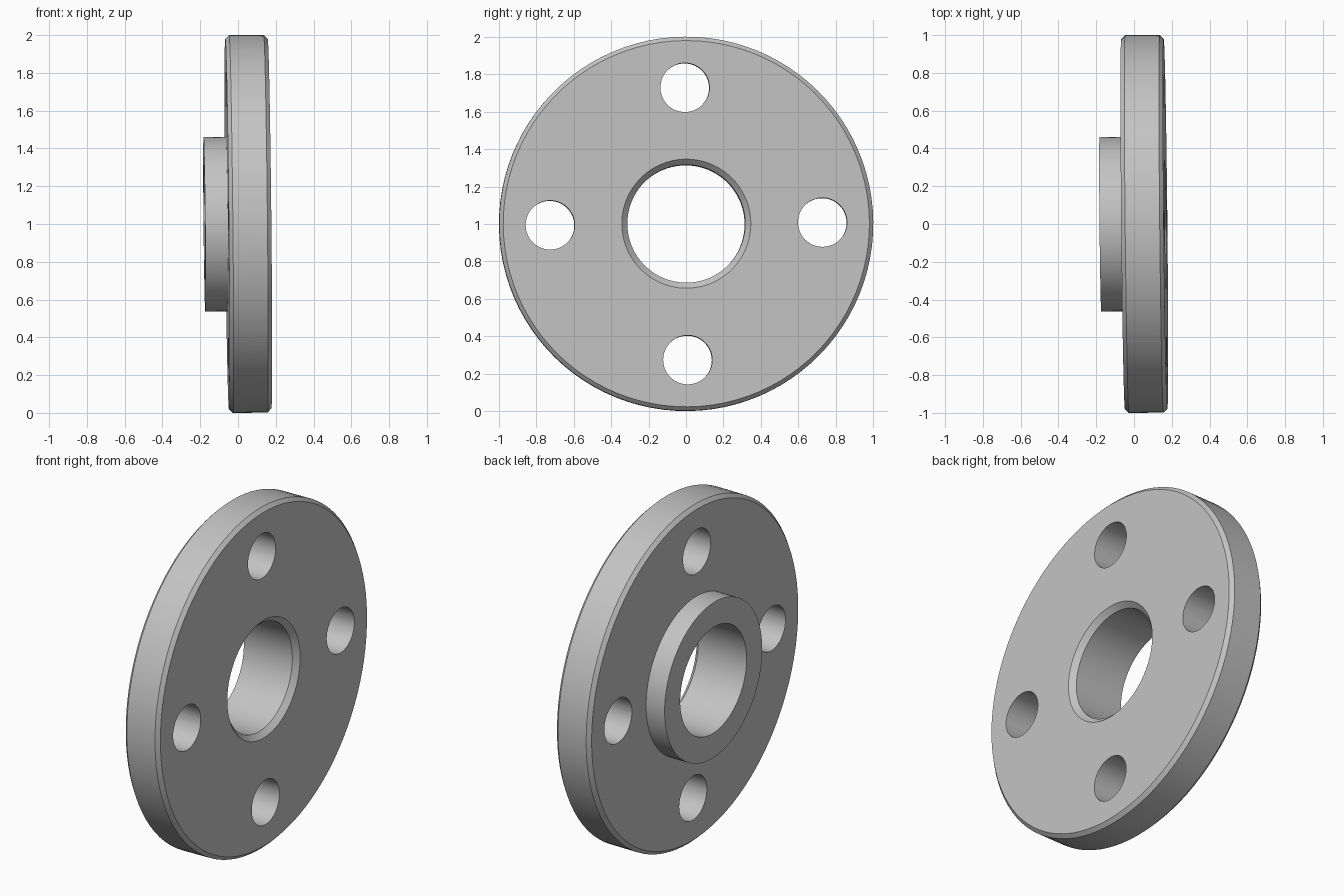
import bpy
import bmesh
from math import radians, tau, sin, cos
from mathutils import Euler, Matrix, Vector

if "Cube" in bpy.data.objects:
    bpy.data.objects.remove(bpy.data.objects["Cube"], do_unlink=True)

SEGMENTS = 96
BACK, FACE, HUB_END = -0.058, 0.167, -0.178
BORE, HUB, RIM, CHAMFER = 0.315, 0.4625, 1.0, 0.021
BOLT_CIRCLE, BOLT_RADIUS = 0.728, 0.131

# Plain grey metal
metal = bpy.data.materials.new("grey metal")
metal.use_nodes = True
grey = (0.55, 0.55, 0.55, 1)
metal.diffuse_color = grey
metal.node_tree.nodes["Principled BSDF"].inputs["Base Color"].default_value = grey


def add_object(name, bm):
    bmesh.ops.recalc_face_normals(bm, faces=bm.faces)
    mesh = bpy.data.meshes.new(name)
    bm.to_mesh(mesh)
    bm.free()
    mesh.materials.append(metal)
    obj = bpy.data.objects.new(name, mesh)
    bpy.context.collection.objects.link(obj)
    return obj


# Flange: closed (axial, radius) section turned about the x axis
profile = [
    (HUB_END, BORE), (HUB_END, HUB), (BACK, HUB),
    (BACK, RIM - CHAMFER), (BACK + CHAMFER, RIM),
    (FACE - CHAMFER, RIM), (FACE, RIM - CHAMFER),
    (FACE, BORE + 0.03), (FACE - 0.03, BORE),
]
bm = bmesh.new()
verts = [bm.verts.new((x, 0, r)) for x, r in profile]
edges = [bm.edges.new((v, verts[i - 1])) for i, v in enumerate(verts)]
bmesh.ops.spin(bm, geom=verts + edges, axis=(1, 0, 0), cent=(0, 0, 0),
               angle=tau, steps=SEGMENTS, use_merge=True)
bmesh.ops.remove_doubles(bm, verts=bm.verts, dist=1e-5)
flange = add_object("flange", bm)

# Four bolt holes
bm = bmesh.new()
for i in range(4):
    a = i * tau / 4
    place = Matrix.Translation((0, BOLT_CIRCLE * cos(a), BOLT_CIRCLE * sin(a)))
    bmesh.ops.create_cone(bm, cap_ends=True, segments=64, depth=1,
                          radius1=BOLT_RADIUS, radius2=BOLT_RADIUS,
                          matrix=place @ Matrix.Rotation(tau / 4, 4, "Y"))
cutter = add_object("bolt_hole_cutter", bm)
cutter.hide_render = True

cut = flange.modifiers.new("bolt holes", "BOOLEAN")
cut.operation = "DIFFERENCE"
cut.solver = "EXACT"
cut.object = cutter
bpy.ops.object.select_all(action="DESELECT")
flange.select_set(True)
bpy.context.view_layer.objects.active = flange
bpy.ops.object.modifier_apply(modifier=cut.name)
bpy.data.objects.remove(cutter, do_unlink=True)

# Smooth round walls, crisp rims
bpy.ops.object.shade_smooth_by_angle(angle=radians(30))

# Slight lean of the whole part
flange.rotation_euler = Euler((0.01, -0.01, 0.01))
flange.location = Vector((0, 0, 1))
